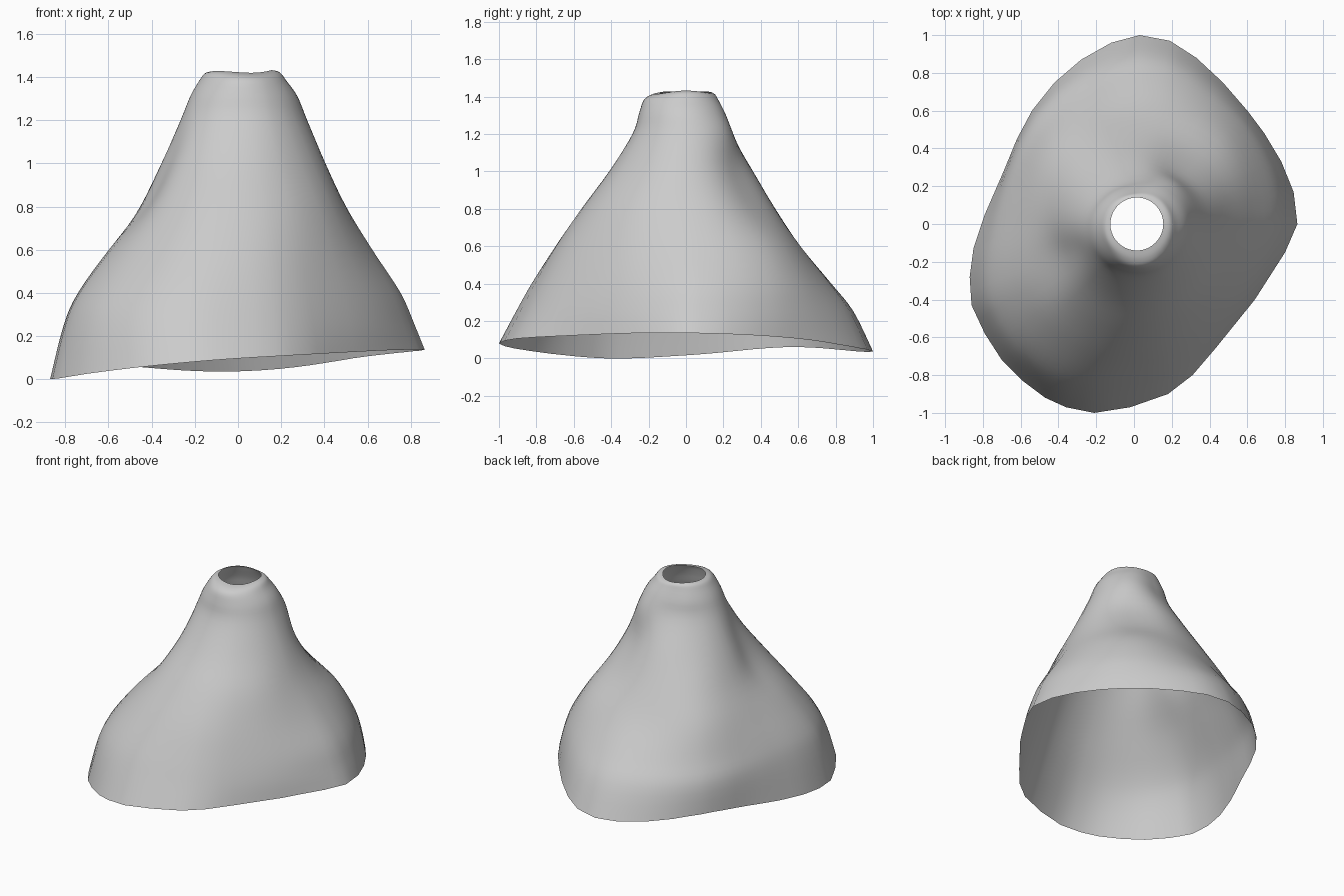
import bpy, math

if "Cube" in bpy.data.objects:
    bpy.data.objects.remove(bpy.data.objects["Cube"])

# Base outline, counter-clockwise as seen from above
BASE = [(.865, 0), (.845, .17), (.78, .33), (.69, .48), (.6, .6), (.47, .75), (.33, .88),
        (.19, .97), (.03, 1), (-.12, .96), (-.28, .87), (-.42, .75), (-.54, .6),
        (-.62, .45), (-.69, .28), (-.79, .05), (-.85, -.13), (-.87, -.28), (-.86, -.43),
        (-.79, -.58), (-.7, -.72), (-.59, -.83), (-.47, -.92), (-.36, -.97), (-.21, -1),
        (-.02, -.97), (.18, -.9), (.31, -.8), (.43, -.66), (.64, -.4), (.8, -.15)]

# Values per compass direction: E NE N NW W SW S SE
BASE_Z = [.135, .105, .035, .06, .02, .03, .095, .125]
EXTENT = [.86, .86, 1.0, .82, .87, 1.02, 1.0, .77]
RINGS = [(.25, [.815, .83, .895, .785, .80, .95, .905, .74]),
         (.4, [.75, .78, .775, .71, .73, .87, .82, .69]),
         (.6, [.62, .67, .61, .61, .60, .71, .70, .61]),
         (.8, [.50, .53, .48, .48, .465, .55, .56, .52]),
         (1.0, [.405, .39, .36, .35, .36, .40, .41, .405]),
         (1.2, [.32, .31, .24, .235, .265, .28, .285, .305]),
         (1.31, [.275, .255, .20, .20, .22, .235, .25, .265]),
         (1.38, [.225, .205, .17, .17, .18, .195, .225, .23])]


def cubic(a, b, c, d, t):
    return b + .5 * t * (c - a + t * (2 * a - 5 * b + 4 * c - d + t * (3 * (b - c) + d - a)))


def around(vals, ang):
    u = ang / (math.pi / 4) % 8
    i = int(u)
    return cubic(*[vals[(i + k) % 8] for k in (-1, 0, 1, 2)], u - i)


def bump(ang, deg, width):
    d = (math.degrees(ang) - deg + 180) % 360 - 180
    return math.exp(-(d / width) ** 2)


# One profile per column, running from the flared base up to the hole
def column(x, y):
    ang, rb = math.atan2(y, x), math.hypot(x, y)
    pts = [(x, y, around(BASE_Z, ang) - .02 * bump(ang, 205, 20))]
    for z, vals in RINGS:
        k = min(1, z / .9)
        r = around(vals, ang) * ((1 - k) * rb / around(EXTENT, ang) + k)
        # shallow hollows beside the ridges
        r -= .055 * bump(ang, 206, 20) * math.exp(-((z - .85) / .2) ** 2)
        r -= .06 * bump(ang, 50, 24) * math.exp(-((z - .87) / .18) ** 2)
        pts.append((r * math.cos(ang), r * math.sin(ang), z))
    # rounded shoulder rolling into the slightly wavy rim
    wob = .004 * math.cos(2 * ang) + .003 * math.cos(3 * ang)
    sx, sy, _ = pts[-1]
    hx, hy = .015 + .14 * math.cos(ang), .14 * math.sin(ang)
    pts.append((sx * .55 + hx * .45, sy * .55 + hy * .45, 1.413 + wob))
    pts.append((hx, hy, 1.424 + wob))
    out = []
    n = len(pts)
    for i in range(n - 1):
        p = [pts[max(0, min(n - 1, i + k))] for k in (-1, 0, 1, 2)]
        for s in range(4):
            out.append(tuple(cubic(*[q[c] for q in p], s / 4) for c in range(3)))
    return out + [pts[-1]]


# Double the columns with midpoints of the outline edges
outline = []
for i, p in enumerate(BASE):
    q = BASE[(i + 1) % len(BASE)]
    outline += [p, ((p[0] + q[0]) / 2, (p[1] + q[1]) / 2)]

cols = [column(*p) for p in outline]
n, m = len(cols), len(cols[0])
low = min(v[2] for c in cols for v in c)
verts = [(x, y, z - low) for c in cols for x, y, z in c]
faces = [(i * m + j, (i + 1) % n * m + j, (i + 1) % n * m + j + 1, i * m + j + 1)
         for i in range(n) for j in range(m - 1)]

# Open flared shell
mesh = bpy.data.meshes.new("flared_shell")
mesh.from_pydata(verts, [], faces)
mesh.shade_smooth()
shell = bpy.data.objects.new("flared_shell", mesh)
bpy.context.collection.objects.link(shell)
